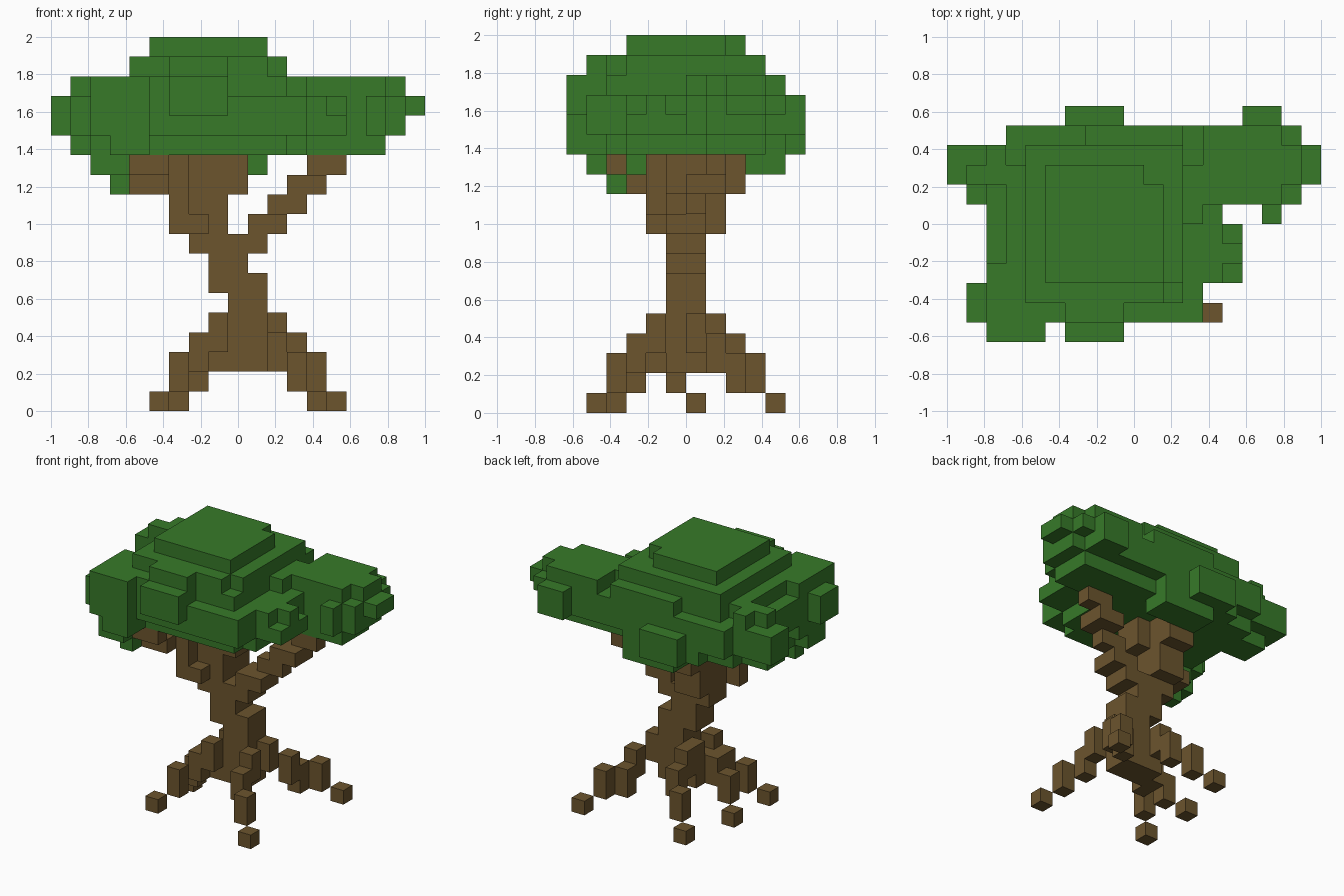
import bpy
import bmesh
from mathutils import Vector

old = bpy.data.objects.get("Cube")
if old:
    bpy.data.objects.remove(old)

UNIT = 2 / 19                       # one block
ORIGIN = Vector((-1, -6 * UNIT, 0))


def material(name, colour):
    mat = bpy.data.materials.new(name)
    mat.use_nodes = True
    mat.diffuse_color = colour
    mat.node_tree.nodes["Principled BSDF"].inputs["Base Color"].default_value = colour
    return mat


def box(part, x, y, z):
    """Fill a range of blocks; each range is (first, past-the-end)."""
    part.update((i, j, k) for i in range(*x) for j in range(*y) for k in range(*z))


def column(part, i, j, bottom, top):
    box(part, x=(i, i + 1), y=(j, j + 1), z=(bottom, top))


def build(name, part, solid, mat):
    """Make a mesh from the outer block faces only."""
    bm = bmesh.new()
    corners = {}

    def corner(p):
        key = tuple(p)
        if key not in corners:
            corners[key] = bm.verts.new(ORIGIN + Vector(key) * UNIT)
        return corners[key]

    for cell in sorted(part):
        for axis in range(3):
            for side in (0, 1):
                near = list(cell)
                near[axis] += 2 * side - 1
                if tuple(near) in solid:
                    continue
                u, v = (axis + 1) % 3, (axis + 2) % 3
                loop = []
                for a, b in ((0, 0), (1, 0), (1, 1), (0, 1)):
                    p = list(cell)
                    p[axis] += side
                    p[u] += a
                    p[v] += b
                    loop.append(corner(p))
                bm.faces.new(loop if side else loop[::-1])
    mesh = bpy.data.meshes.new(name)
    bm.to_mesh(mesh)
    bm.free()
    mesh.materials.append(mat)
    bpy.context.collection.objects.link(bpy.data.objects.new(name, mesh))


roots, trunk, branches, leaves = set(), set(), set(), set()

# Roots: each steps down from the trunk to a single block on the ground
PATHS = [
    [(13, 1), (12, 2), (11, 3), (11, 4)],
    [(5, 2), (6, 3), (7, 4), (8, 4)],
    [(5, 6), (6, 5), (7, 5), (8, 6)],
    [(6, 10), (7, 9), (8, 8), (8, 7)],
    [(14, 10), (13, 9), (12, 7), (11, 6)],
]
for path in PATHS:
    for step, (i, j) in enumerate(path):
        column(roots, i, j, step, step + 2 if step else 1)
column(roots, 12, 8, 1, 3)

# Trunk, leaning left as it rises
box(trunk, x=(8, 11), y=(5, 7), z=(2, 4))
box(trunk, x=(9, 11), y=(5, 7), z=(2, 7))
box(trunk, x=(8, 10), y=(5, 7), z=(6, 9))
box(trunk, x=(7, 11), y=(5, 7), z=(8, 9))
box(trunk, x=(7, 9), y=(5, 8), z=(9, 13))

# Right branch climbing away from the trunk
box(branches, x=(10, 12), y=(5, 7), z=(9, 10))
box(branches, x=(11, 13), y=(6, 7), z=(10, 11))
box(branches, x=(12, 14), y=(6, 8), z=(11, 12))
box(branches, x=(13, 15), y=(7, 8), z=(12, 13))
# Front left branch
box(branches, x=(6, 8), y=(4, 5), z=(9, 10))
column(branches, 6, 4, 9, 13)
box(branches, x=(4, 6), y=(3, 5), z=(11, 12))
box(branches, x=(4, 6), y=(2, 3), z=(12, 13))
# Middle and back branches
box(branches, x=(7, 10), y=(5, 7), z=(11, 13))
box(branches, x=(7, 9), y=(7, 9), z=(11, 13))

# Crown: stacked main layers
box(leaves, x=(5, 10), y=(3, 9), z=(18, 19))
box(leaves, x=(10, 11), y=(3, 8), z=(18, 19))
box(leaves, x=(4, 11), y=(2, 10), z=(17, 18))
box(leaves, x=(11, 12), y=(3, 10), z=(17, 18))
box(leaves, x=(6, 9), y=(1, 2), z=(17, 18))
box(leaves, x=(3, 9), y=(1, 9), z=(16, 17))
box(leaves, x=(4, 12), y=(2, 10), z=(16, 17))
box(leaves, x=(7, 12), y=(10, 11), z=(16, 17))
box(leaves, x=(2, 13), y=(1, 10), z=(14, 16))
box(leaves, x=(3, 14), y=(10, 11), z=(14, 16))
box(leaves, x=(3, 12), y=(2, 10), z=(13, 14))

# Crown: front lumps
box(leaves, x=(6, 9), y=(0, 1), z=(15, 17))
box(leaves, x=(2, 5), y=(0, 1), z=(14, 17))
box(leaves, x=(3, 5), y=(0, 2), z=(13, 14))
box(leaves, x=(2, 5), y=(1, 4), z=(13, 17))
box(leaves, x=(1, 2), y=(1, 3), z=(14, 16))
box(leaves, x=(2, 4), y=(1, 3), z=(12, 13))
column(leaves, 3, 3, 12, 13)
column(leaves, 3, 2, 11, 12)

# Crown: left end and back lumps
box(leaves, x=(0, 3), y=(8, 10), z=(14, 16))
box(leaves, x=(1, 3), y=(8, 9), z=(16, 17))
column(leaves, 2, 9, 16, 17)
box(leaves, x=(1, 3), y=(7, 9), z=(13, 15))
box(leaves, x=(6, 9), y=(11, 12), z=(13, 15))
box(leaves, x=(5, 11), y=(10, 11), z=(13, 14))
box(leaves, x=(7, 11), y=(9, 11), z=(12, 13))

# Crown: right shelf and the long right lump
box(leaves, x=(12, 14), y=(3, 7), z=(14, 16))
box(leaves, x=(12, 13), y=(3, 7), z=(13, 14))
box(leaves, x=(14, 15), y=(3, 6), z=(14, 15))
column(leaves, 14, 4, 14, 16)
box(leaves, x=(12, 18), y=(7, 10), z=(14, 16))
box(leaves, x=(12, 13), y=(6, 9), z=(16, 17))
box(leaves, x=(13, 17), y=(7, 11), z=(16, 17))
box(leaves, x=(17, 18), y=(8, 10), z=(16, 17))
box(leaves, x=(12, 17), y=(10, 11), z=(14, 16))
box(leaves, x=(12, 17), y=(7, 10), z=(13, 14))
box(leaves, x=(17, 18), y=(10, 11), z=(15, 16))
box(leaves, x=(18, 19), y=(8, 10), z=(15, 16))
box(leaves, x=(15, 17), y=(11, 12), z=(14, 16))
column(leaves, 16, 6, 14, 16)

trunk -= roots
branches -= trunk
leaves -= trunk | branches
solid = roots | trunk | branches | leaves

bark = material("bark_brown", (0.15, 0.09, 0.027, 1))
foliage = material("leaf_green", (0.038, 0.193, 0.022, 1))
build("roots", roots, solid, bark)
build("trunk", trunk, solid, bark)
build("branches", branches, solid, bark)
build("leaf_crown", leaves, solid, foliage)
